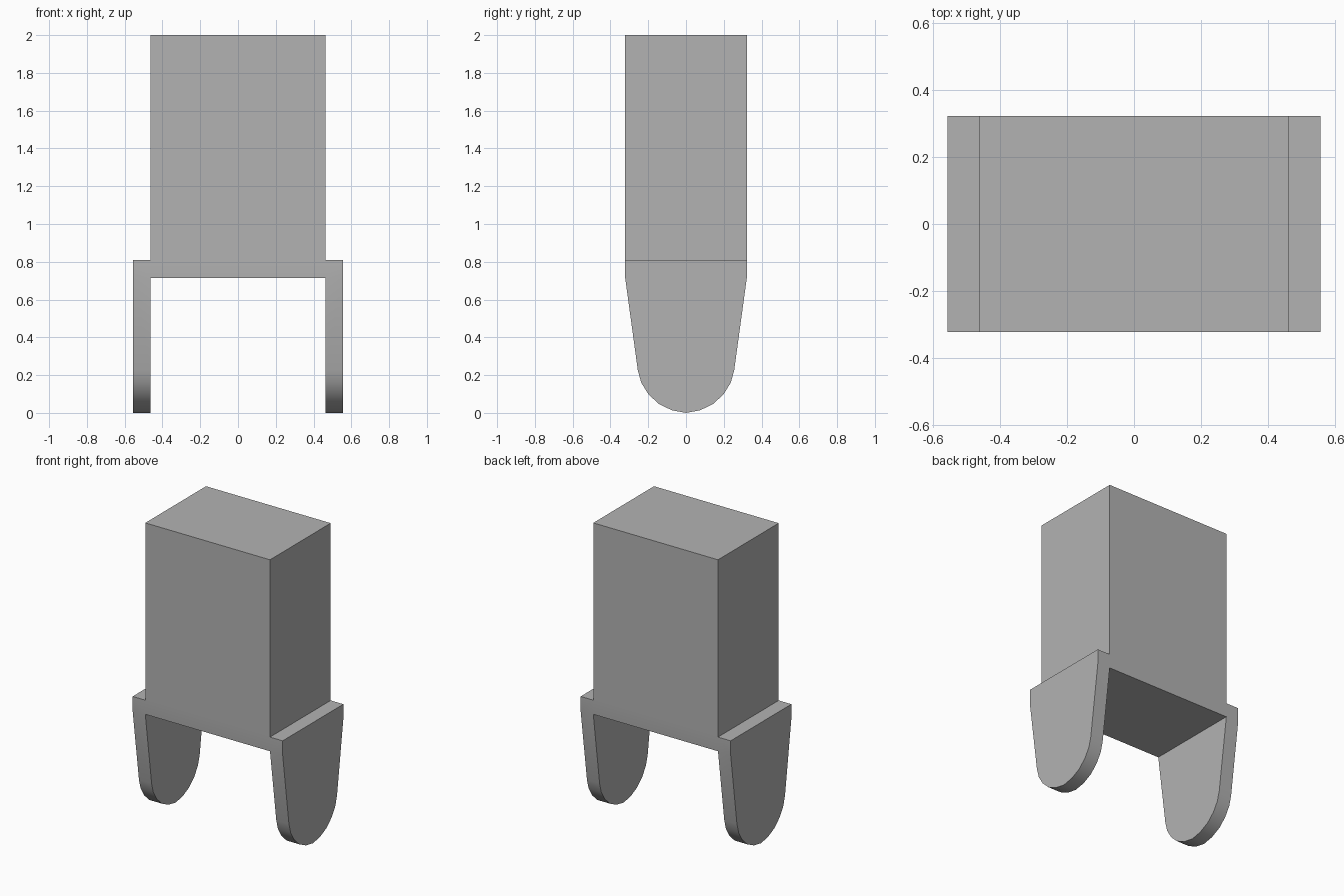
import bpy
import bmesh
import math

cube = bpy.data.objects.get("Cube")
if cube:
    bpy.data.objects.remove(cube, do_unlink=True)

grey = bpy.data.materials.new("plain_grey")
grey.use_nodes = True
grey.diffuse_color = (0.45, 0.45, 0.45, 1)
grey.node_tree.nodes["Principled BSDF"].inputs["Base Color"].default_value = (0.45, 0.45, 0.45, 1)

INNER, OUTER = 0.463, 0.557      # inner and outer side of each leg
DEPTH = 0.322                    # half depth
TOP, SHOULDER, UNDERSIDE = 2.0, 0.81, 0.715

# Half outline of a leg below the body: straight taper, then a rounded foot
half = [(DEPTH, UNDERSIDE), (0.255, 0.225), (0.237, 0.16), (0.2, 0.1),
        (0.145, 0.048), (0.075, 0.014)]
tongue = half + [(0, 0)] + [(-y, z) for y, z in reversed(half)]

bm = bmesh.new()


def face(points):
    bm.faces.new([bm.verts.new(p) for p in points])


def leg(s):
    outline = [(DEPTH, SHOULDER)] + tongue + [(-DEPTH, SHOULDER)]
    face([(s * OUTER, y, z) for y, z in outline])
    face([(s * INNER, y, z) for y, z in tongue])
    # Rim and shoulder ledge
    for (y0, z0), (y1, z1) in zip(outline, outline[1:] + outline[:1]):
        face([(s * INNER, y0, z0), (s * OUTER, y0, z0),
              (s * OUTER, y1, z1), (s * INNER, y1, z1)])


def level(z):
    return [(-INNER, -DEPTH, z), (INNER, -DEPTH, z),
            (INNER, DEPTH, z), (-INNER, DEPTH, z)]


# Body block, open where the legs join it
under, mid, top = level(UNDERSIDE), level(SHOULDER), level(TOP)
face(under)
face(top)
for i in range(4):
    j = (i + 1) % 4
    face([mid[i], mid[j], top[j], top[i]])
for i, j in ((0, 1), (2, 3)):
    face([under[i], under[j], mid[j], mid[i]])

for side in (-1, 1):
    leg(side)

# Weld the parts into one closed shell
bmesh.ops.remove_doubles(bm, verts=bm.verts, dist=0.0005)
bmesh.ops.recalc_face_normals(bm, faces=bm.faces)
mesh = bpy.data.meshes.new("block_with_legs")
bm.to_mesh(mesh)
bm.free()
mesh.materials.append(grey)

block = bpy.data.objects.new("block_with_legs", mesh)
bpy.context.collection.objects.link(block)
bpy.context.view_layer.objects.active = block
block.select_set(True)
bpy.ops.object.shade_smooth_by_angle(angle=math.radians(30))
